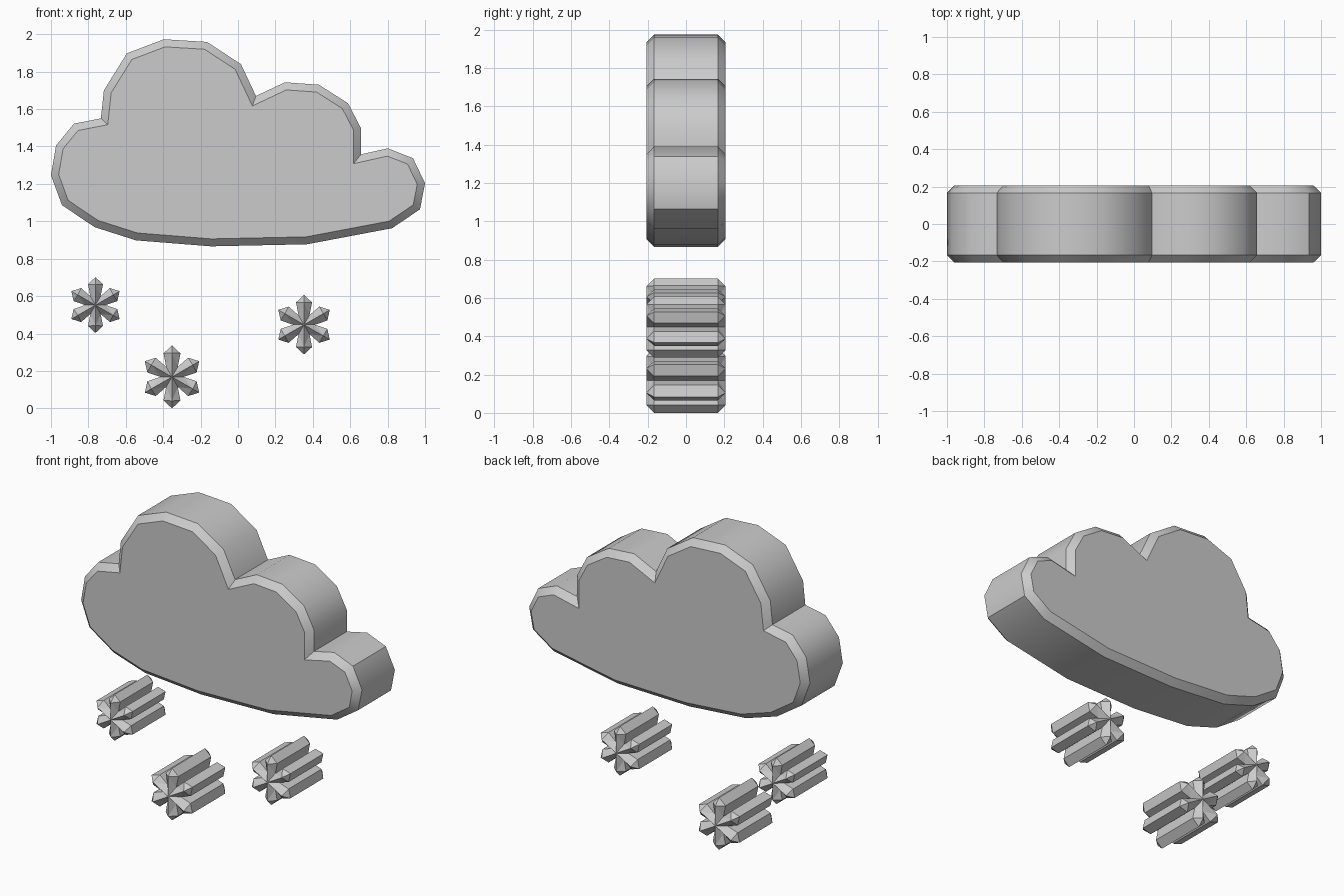
import bpy, bmesh, math
from mathutils import Vector

if "Cube" in bpy.data.objects:
    bpy.data.objects.remove(bpy.data.objects["Cube"])

HALF, BEVEL = 0.207, 0.04      # half thickness and edge chamfer


def finish(bm, name):
    bmesh.ops.recalc_face_normals(bm, faces=bm.faces)
    me = bpy.data.meshes.new(name)
    bm.to_mesh(me)
    bm.free()
    ob = bpy.data.objects.new(name, me)
    bpy.context.collection.objects.link(ob)
    return ob


def ring(bm, pts, y):
    return [bm.verts.new((p[0], y, p[1])) for p in pts]


def bridge(bm, a, b):
    n = len(a)
    for i in range(n):
        j = (i + 1) % n
        bm.faces.new((a[i], a[j], b[j], b[i]))


def inset(pts, d):
    """Mitred inward offset of a clockwise outline."""
    out = []
    for i, p in enumerate(pts):
        p = Vector(p)
        e0 = (p - Vector(pts[i - 1])).normalized()
        e1 = (Vector(pts[(i + 1) % len(pts)]) - p).normalized()
        n0, n1 = Vector((e0.y, -e0.x)), Vector((e1.y, -e1.x))
        out.append(p + (n0 + n1) * d / (1 + n0.dot(n1)))
    return out


# Cloud: chamfered slab from a clockwise outline (x, z)
outline = [(-1, 1.246), (-.973, 1.405), (-.877, 1.522), (-.733, 1.55),
           (-.717, 1.70), (-.594, 1.898), (-.396, 1.973), (-.166, 1.959),
           (.016, 1.84), (.096, 1.67), (.251, 1.743), (.433, 1.73),
           (.588, 1.631), (.658, 1.497), (.658, 1.358), (.802, 1.39),
           (.936, 1.337), (1, 1.203), (.973, 1.064), (.824, .963),
           (.369, .877), (-.144, .866), (-.545, .898), (-.765, .968),
           (-.941, 1.086)]
inner = inset(outline, BEVEL)
bm = bmesh.new()
rings = [ring(bm, inner, -HALF), ring(bm, outline, BEVEL - HALF),
         ring(bm, outline, HALF - BEVEL), ring(bm, inner, HALF)]
for a, b in zip(rings, rings[1:]):
    bridge(bm, a, b)
bm.faces.new(rings[0])
bm.faces.new(rings[-1])
cloud = finish(bm, "cloud")
bpy.context.view_layer.objects.active = cloud
cloud.select_set(True)
bpy.ops.object.shade_smooth_by_angle(angle=math.radians(40))


# Snowflakes: six-armed prisms with ridged ends
def snowflake(name, cx, cz, r):
    def polar(x, z, k):
        a = k * math.pi / 3
        return (cx + r * (x * math.cos(a) + z * math.sin(a)),
                cz + r * (z * math.cos(a) - x * math.sin(a)))
    arm = [(-.185, .32), (-.27, .75), (0, 1), (.27, .75)]
    pts = [polar(x, z, k) for k in range(6) for x, z in arm]
    ridge_pts = [polar(0, 1 - BEVEL / r, k) for k in range(6)]
    bm = bmesh.new()
    ends = []
    for s in (-1, 1):
        edge = ring(bm, pts, s * (HALF - BEVEL))
        ridge = ring(bm, ridge_pts, s * HALF)
        mid = bm.verts.new((cx, s * HALF, cz))
        for k in range(6):
            v, l, t, q, w = [edge[(4 * k + i) % 24] for i in range(5)]
            p = ridge[k]
            for f in ((mid, v, p), (v, l, p), (l, t, p),
                      (t, q, p), (q, w, p), (w, mid, p)):
                bm.faces.new(f)
        ends.append(edge)
    bridge(bm, *ends)
    finish(bm, name)


snowflake("snowflake_left", -.762, .552, .149)
snowflake("snowflake_middle", -.353, .168, .168)
snowflake("snowflake_right", .353, .447, .159)
